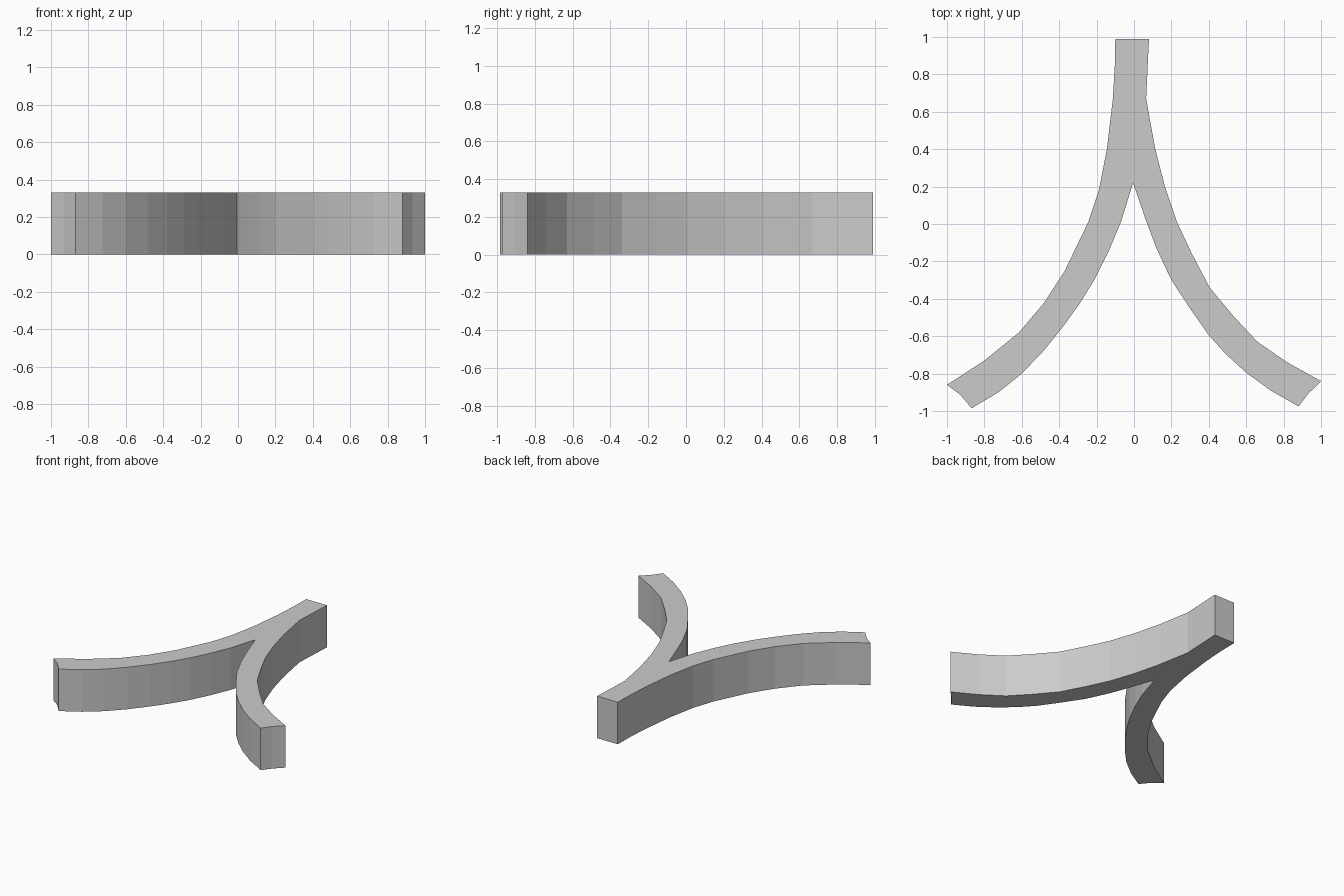
import bpy, bmesh

HEIGHT = 0.33

# Left arm, outer edge, from the stem top down to the foot
left_outer = [(-0.10, 0.99), (-0.103, 0.84), (-0.113, 0.67), (-0.145, 0.40), (-0.188, 0.18),
              (-0.245, 0.01), (-0.37, -0.25), (-0.48, -0.42), (-0.615, -0.58),
              (-0.80, -0.73), (-1.0, -0.86)]
# Left foot end and inner edge, up to the fork
left_inner = [(-0.93, -0.912), (-0.868, -0.985), (-0.725, -0.90), (-0.60, -0.80),
              (-0.485, -0.68), (-0.38, -0.55), (-0.29, -0.425), (-0.21, -0.295),
              (-0.135, -0.145), (-0.07, 0.01), (-0.005, 0.22)]
# Right arm, inner edge, from the fork down to the foot end
right_inner = [(0.06, 0.03), (0.12, -0.13), (0.20, -0.30), (0.305, -0.46),
               (0.40, -0.595), (0.49, -0.695), (0.60, -0.795), (0.73, -0.89),
               (0.88, -0.975), (0.932, -0.907)]
# Right arm, outer edge, back up to the stem top
right_outer = [(1.0, -0.84), (0.82, -0.74), (0.66, -0.63), (0.53, -0.49),
               (0.405, -0.34), (0.31, -0.16), (0.23, 0.01), (0.165, 0.20),
               (0.112, 0.41), (0.065, 0.67), (0.08, 0.99)]

# Forked curved wall: one outline raised to a flat-topped solid
bm = bmesh.new()
outline = left_outer + left_inner + right_inner + right_outer
base = bm.faces.new([bm.verts.new((x, y, 0)) for x, y in outline])
raised = bmesh.ops.extrude_face_region(bm, geom=[base], use_keep_orig=True)
bmesh.ops.translate(bm, vec=(0, 0, HEIGHT),
                    verts=[g for g in raised["geom"] if isinstance(g, bmesh.types.BMVert)])
bmesh.ops.recalc_face_normals(bm, faces=bm.faces)
caps = [f for f in bm.faces if len(f.verts) > 4]
bmesh.ops.triangulate(bm, faces=caps, ngon_method="EAR_CLIP")

mesh = bpy.data.meshes.new("forked_wall")
bm.to_mesh(mesh)
bm.free()
bpy.context.collection.objects.link(bpy.data.objects.new("forked_wall", mesh))
